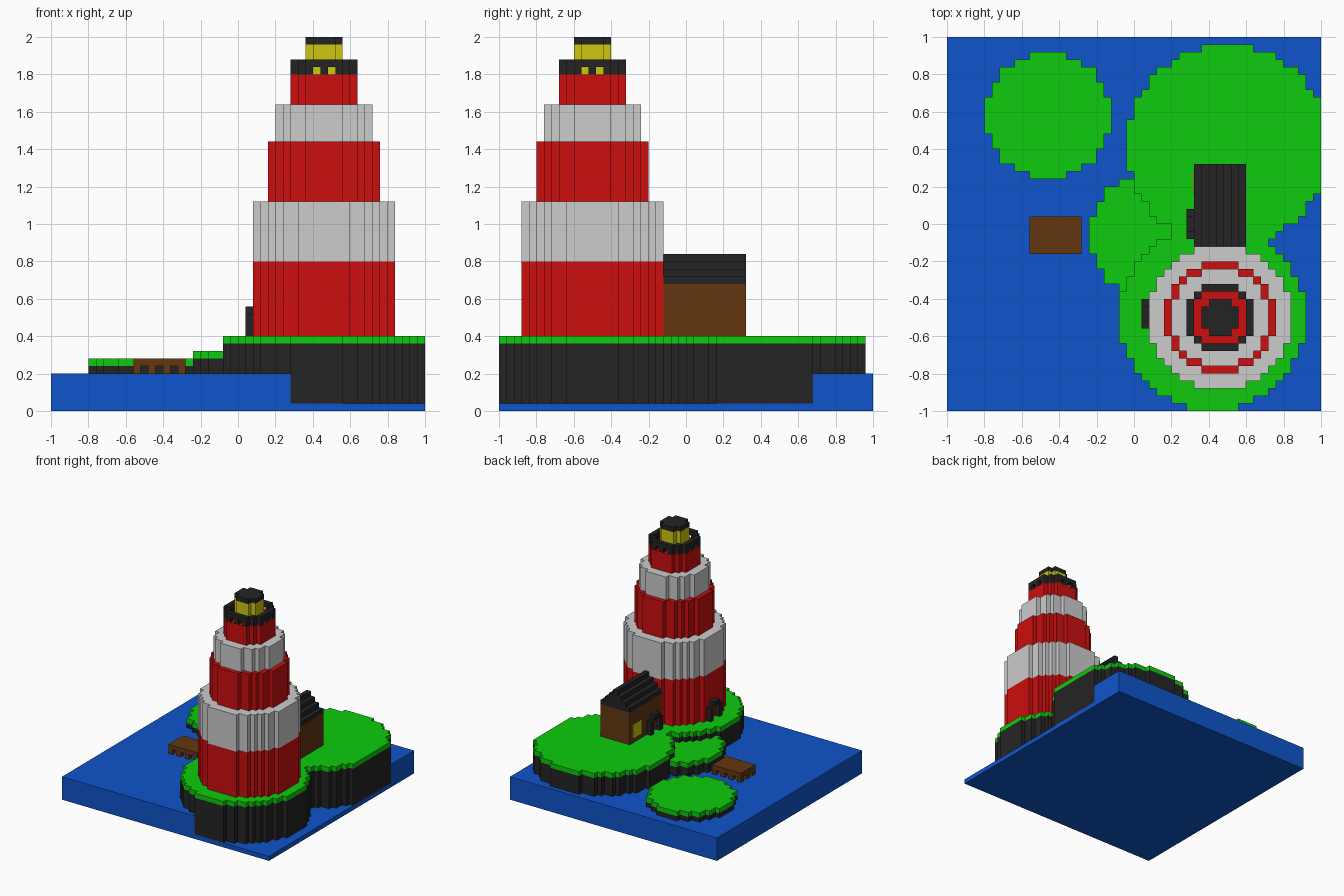
import bpy, bmesh

if "Cube" in bpy.data.objects:
    bpy.data.objects.remove(bpy.data.objects["Cube"], do_unlink=True)

U = 0.04   # edge of one block
N = 50     # blocks along each side of the base


def linear(c):
    c /= 255
    return c / 12.92 if c <= 0.04045 else ((c + 0.055) / 1.055) ** 2.4


def material(name, *rgb):
    m = bpy.data.materials.new(name)
    m.use_nodes = True
    col = [linear(c) for c in rgb] + [1.0]
    m.diffuse_color = col
    bsdf = next(n for n in m.node_tree.nodes if n.type == 'BSDF_PRINCIPLED')
    bsdf.inputs["Base Color"].default_value = col
    return m


BLUE = material("water blue", 15, 85, 203)
GREEN = material("grass green", 14, 204, 14)
DARK = material("rock charcoal", 36, 36, 36)
BROWN = material("wood brown", 100, 55, 17)
RED = material("stripe red", 204, 14, 14)
WHITE = material("stripe white", 204, 204, 204)
YELLOW = material("lamp yellow", 204, 198, 14)


# Block footprints are sets of (column, row) cells
def disc(ci, cj, r):
    return {(i, j) for i in range(N) for j in range(N)
            if (i - ci) ** 2 + (j - cj) ** 2 <= r * r}


def rect(i0, i1, j0, j1):
    return {(i, j) for i in range(i0, i1) for j in range(j0, j1)}


def runs(columns):
    """Group column numbers into (start, end) stretches."""
    out = []
    for i in sorted(columns):
        if out and out[-1][1] == i:
            out[-1][1] = i + 1
        else:
            out.append([i, i + 1])
    return out


def blocks(name, mat, *layers):
    """Build one object from layers of (cells, bottom level, top level)."""
    bm = bmesh.new()

    def quad(*pts):
        bm.faces.new([bm.verts.new((-1 + x * U, -1 + y * U, z * U)) for x, y, z in pts])

    for cells, k0, k1 in layers:
        rows = {}
        for i, j in cells:
            rows.setdefault(j, set()).add(i)
        for j, row in rows.items():
            for a, b in runs(row):
                quad((a, j, k1), (b, j, k1), (b, j + 1, k1), (a, j + 1, k1))
                quad((a, j + 1, k0), (b, j + 1, k0), (b, j, k0), (a, j, k0))
                quad((a, j + 1, k0), (a, j, k0), (a, j, k1), (a, j + 1, k1))
                quad((b, j, k0), (b, j + 1, k0), (b, j + 1, k1), (b, j, k1))
            for a, b in runs(row - rows.get(j - 1, set())):
                quad((a, j, k0), (b, j, k0), (b, j, k1), (a, j, k1))
            for a, b in runs(row - rows.get(j + 1, set())):
                quad((b, j + 1, k0), (a, j + 1, k0), (a, j + 1, k1), (b, j + 1, k1))
    bmesh.ops.remove_doubles(bm, verts=bm.verts, dist=1e-5)
    me = bpy.data.meshes.new(name)
    bm.to_mesh(me)
    bm.free()
    me.materials.append(mat)
    ob = bpy.data.objects.new(name, me)
    bpy.context.collection.objects.link(ob)
    return ob


# Islands: rock with a thin grass layer
main = disc(37, 35, 13.5) | disc(35, 12, 12.5)
step = disc(27, 23, 8.5) - main
islet = disc(13, 39, 8.5)
for name, cells, top in (("main_island", main, 10), ("step_island", step, 8), ("islet", islet, 7)):
    blocks(name + "_rock", DARK, (cells, 1, top - 1))
    blocks(name + "_grass", GREEN, (cells, top - 1, top))

# Water: thin bed everywhere, deep water except in the closed front corner
everything = rect(0, N, 0, N)
pocket = rect(36, N, 0, 35)
blocks("water_bed", BLUE, (everything, 0, 1))
blocks("water", BLUE, (everything - main - step - islet - pocket, 1, 5))

# Striped tower
for name, mat, r, k0, k1 in (("tower_base", RED, 9.5, 10, 20),
                             ("tower_lower_band", WHITE, 9.5, 20, 28),
                             ("tower_middle", RED, 7.5, 28, 36),
                             ("tower_upper_band", WHITE, 6.5, 36, 41),
                             ("tower_top", RED, 4.5, 41, 45),
                             ("lamp", YELLOW, 2.5, 45, 49),
                             ("lamp_cap", DARK, 2.5, 49, 50)):
    blocks(name, mat, (disc(36, 12, r), k0, k1))

# Gallery railing: outer ring of cells, with gaps below the handrail
deck = disc(36, 12, 4.5)
ring = {(i, j) for i, j in deck
        if not {(i + 1, j), (i - 1, j), (i, j + 1), (i, j - 1)} <= deck}
gaps = {(i, j) for i, j in ring if 1 in (abs(i - 36), abs(j - 12))}
blocks("railing", DARK, (ring - gaps, 45, 46), (ring, 46, 47))

# Hut with stepped roof
blocks("hut_walls", BROWN, (rect(33, 40, 22, 33), 10, 17))
blocks("hut_roof", DARK, *[(rect(33 + s, 40 - s, 22, 33), 17 + s, 18 + s) for s in range(4)])

# Hut window plate
bpy.ops.mesh.primitive_cube_add(size=1, location=(0.32, 0.22, 0.50))
window = bpy.context.object
window.name = "hut_window"
window.scale = (0.008, 0.12, 0.12)
window.data.materials.append(YELLOW)

# Door arches on the tower and the hut
for name, i, j in (("tower_door_arch", 26, 11), ("hut_door_arch", 32, 23)):
    posts = {(i, j), (i, j + 3)}
    blocks(name, DARK, (posts, 10, 13), (rect(i, i + 1, j + 1, j + 3), 13, 14))

# Dock on short posts
blocks("dock_deck", BROWN, (rect(11, 18, 21, 26), 6, 7))
blocks("dock_posts", BROWN,
       ({(i, j) for i in range(11, 18, 2) for j in range(21, 26, 2)}, 5, 6))
